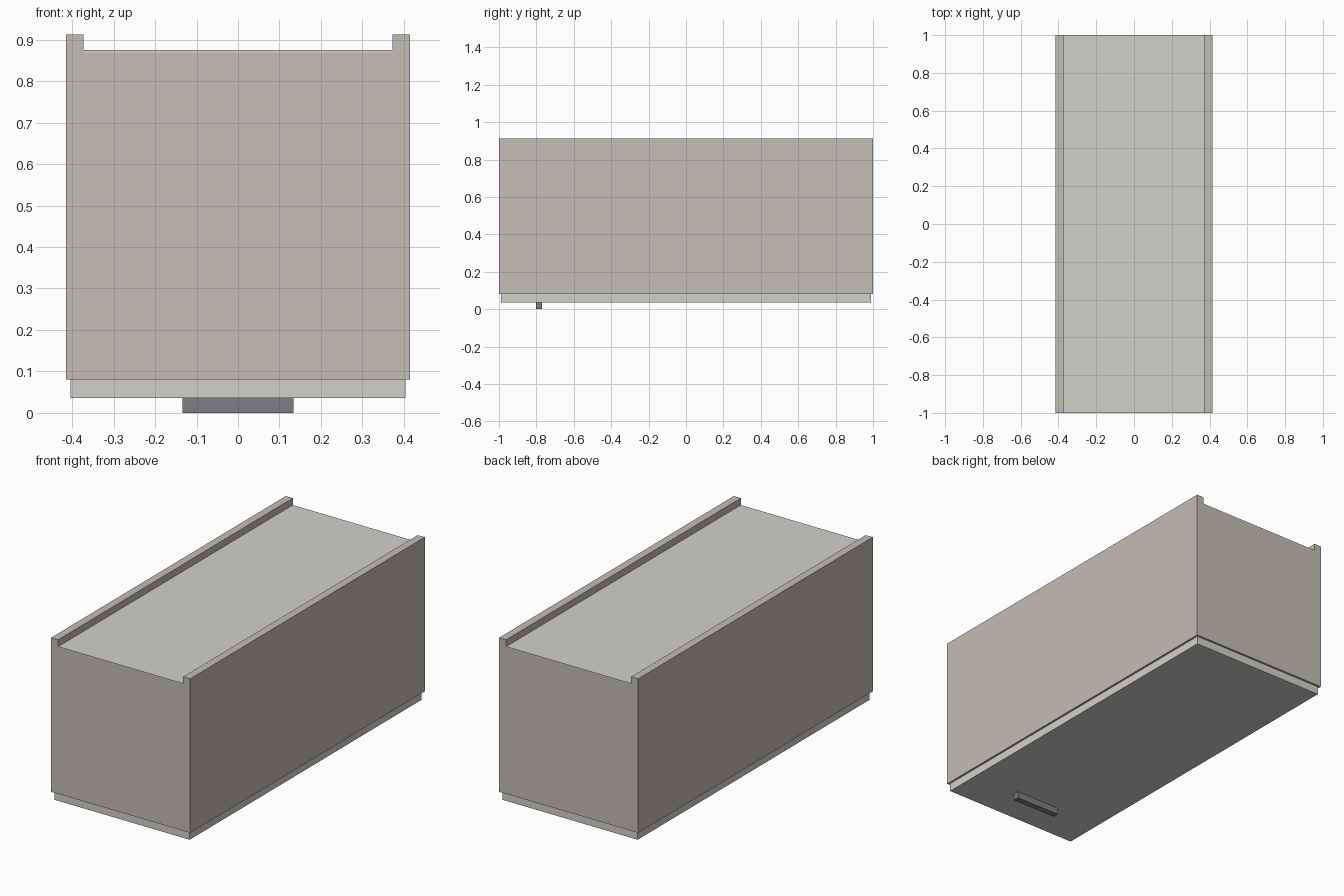
import bpy
import bmesh

if "Cube" in bpy.data.objects:
    bpy.data.objects.remove(bpy.data.objects["Cube"])


def material(name, colour):
    m = bpy.data.materials.new(name)
    m.diffuse_color = (*colour, 1)
    m.use_nodes = True
    m.node_tree.nodes["Principled BSDF"].inputs["Base Color"].default_value = m.diffuse_color
    return m


def add_object(name, bm, mat):
    bmesh.ops.recalc_face_normals(bm, faces=bm.faces)
    mesh = bpy.data.meshes.new(name)
    bm.to_mesh(mesh)
    bm.free()
    mesh.materials.append(mat)
    obj = bpy.data.objects.new(name, mesh)
    bpy.context.collection.objects.link(obj)
    return obj


def box(name, x, y, z, mat):
    bm = bmesh.new()
    bmesh.ops.create_cube(bm, size=1)
    for v in bm.verts:
        for i, (lo, hi) in enumerate((x, y, z)):
            v.co[i] = hi if v.co[i] > 0 else lo
    return add_object(name, bm, mat)


beige = material("carcass_beige", (0.55, 0.51, 0.46))
pale = material("panel_pale", (0.64, 0.635, 0.60))
dark = material("handle_grey", (0.21, 0.21, 0.225))

# Carcass: grooved profile swept along y, then hollowed from the door side
half = [(0.415, 0.08), (0.415, 0.912), (0.373, 0.912), (0.373, 0.868)]
profile = half + [(-x, z) for x, z in reversed(half)]
bm = bmesh.new()
end = bm.faces.new([bm.verts.new((x, -1, z)) for x, z in profile])
sweep = bmesh.ops.extrude_face_region(bm, geom=[end], use_keep_orig=True)
bmesh.ops.translate(bm, vec=(0, 2, 0),
                    verts=[g for g in sweep["geom"] if isinstance(g, bmesh.types.BMVert)])
bmesh.ops.recalc_face_normals(bm, faces=bm.faces)
opening = min(bm.faces, key=lambda f: f.calc_center_median().z)
bmesh.ops.inset_region(bm, faces=[opening], thickness=0.042)
cavity = bmesh.ops.extrude_discrete_faces(bm, faces=[opening])["faces"][0]
bmesh.ops.translate(bm, vec=(0, 0, 0.77), verts=cavity.verts)
add_object("carcass", bm, beige)

# Inset back panel, door and handle bar
box("back_panel", (-0.373, 0.373), (-1, 1), (0.868, 0.875), pale)
box("door", (-0.404, 0.404), (-0.989, 0.989), (0.036, 0.08), pale)
box("handle", (-0.134, 0.134), (-0.802, -0.769), (0, 0.036), dark)
